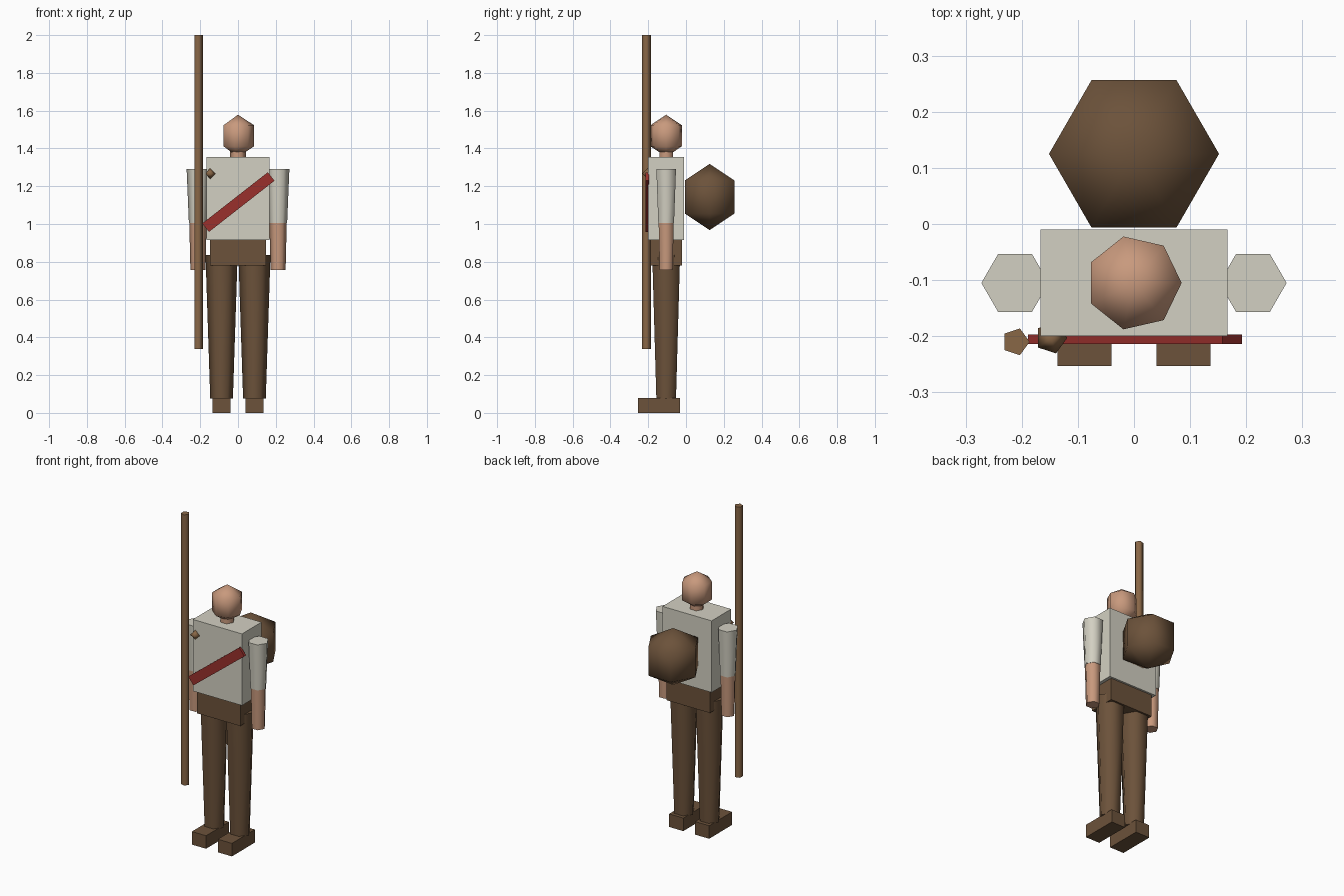
import bpy
import bmesh
from math import cos, sin, pi, radians

if "Cube" in bpy.data.objects:
    bpy.data.objects.remove(bpy.data.objects["Cube"], do_unlink=True)


def material(name, rgb):
    mat = bpy.data.materials.new(name)
    mat.use_nodes = True
    mat.diffuse_color = (*rgb, 1)
    mat.node_tree.nodes["Principled BSDF"].inputs["Base Color"].default_value = (*rgb, 1)
    return mat


BROWN = material("dark brown", (0.15, 0.085, 0.043))
WOOD = material("wood", (0.25, 0.135, 0.062))
SKIN = material("skin", (0.58, 0.32, 0.205))
LINEN = material("linen", (0.65, 0.63, 0.54))
RED = material("red", (0.32, 0.03, 0.025))

BODY_Y = -0.105  # depth of the figure's axis


def finish(name, bm, mat):
    bmesh.ops.recalc_face_normals(bm, faces=bm.faces)
    mesh = bpy.data.meshes.new(name)
    bm.to_mesh(mesh)
    bm.free()
    mesh.materials.append(mat)
    obj = bpy.data.objects.new(name, mesh)
    bpy.context.collection.objects.link(obj)
    bpy.ops.object.select_all(action="DESELECT")
    obj.select_set(True)
    bpy.context.view_layer.objects.active = obj
    bpy.ops.object.shade_smooth_by_angle(angle=radians(80))
    return obj


def box(name, mat, center, size):
    bm = bmesh.new()
    bmesh.ops.create_cube(bm, size=1)
    bmesh.ops.scale(bm, vec=size, verts=bm.verts)
    obj = finish(name, bm, mat)
    obj.location = center
    return obj


def lathe(name, mat, x, y, sides, profile):
    """Turn (radius, z) pairs about a vertical axis; radius 0 makes a pole."""
    bm = bmesh.new()
    rings = []
    for r, z in profile:
        count = sides if r else 1
        rings.append([bm.verts.new((r * cos(2 * pi * i / sides), r * sin(2 * pi * i / sides), z))
                      for i in range(count)])
    for low, high in zip(rings, rings[1:]):
        for i in range(sides):
            j = (i + 1) % sides
            corners = [low[i % len(low)], low[j % len(low)],
                       high[j % len(high)], high[i % len(high)]]
            bm.faces.new(list(dict.fromkeys(corners)))
    for ring in (rings[0], rings[-1]):
        if len(ring) > 1:
            bm.faces.new(ring)
    obj = finish(name, bm, mat)
    obj.location = (x, y, 0)
    return obj


def ball(name, mat, center, sides, rings, radius, stretch=1):
    x, y, z = center
    profile = []
    for i in range(rings + 1):
        a = pi * i / rings
        r = 0 if i in (0, rings) else radius * sin(a)
        profile.append((r, z - radius * stretch * cos(a)))
    return lathe(name, mat, x, y, sides, profile)


# Torso
box("shirt", LINEN, (0, BODY_Y, 1.135), (0.334, 0.19, 0.44))
box("hips", BROWN, (0, BODY_Y, 0.847), (0.294, 0.166, 0.136))
sash = box("sash", RED, (0.002, -0.205, 1.116), (0.44, 0.017, 0.057))
sash.rotation_euler.y = -radians(38)

# Head
lathe("neck", SKIN, 0, BODY_Y, 6, [(0.042, 1.34), (0.042, 1.42)])
ball("head", SKIN, (0, BODY_Y, 1.467), 7, 3, 0.098, 1.14)

# Limbs
for side, s in (("left", 1), ("right", -1)):
    lathe(side + "_leg", BROWN, s * 0.087, BODY_Y, 6, [(0.06, 0.075), (0.085, 0.835)])
    box(side + "_shoe", BROWN, (s * 0.088, -0.142, 0.04), (0.096, 0.223, 0.08))
    lathe(side + "_sleeve", LINEN, s * 0.212, BODY_Y, 6, [(0.048, 1.005), (0.06, 1.29)])
    lathe(side + "_forearm", SKIN, s * 0.212, BODY_Y, 6, [(0.04, 0.757), (0.046, 1.01)])

# Gear
ball("back_bundle", BROWN, (0, 0.125, 1.143), 6, 3, 0.175)
lathe("staff", WOOD, -0.211, -0.21, 5, [(0.025, 0.337), (0.025, 2.0)])
ball("chest_toggle", WOOD, (-0.148, -0.203, 1.267), 5, 2, 0.029)
